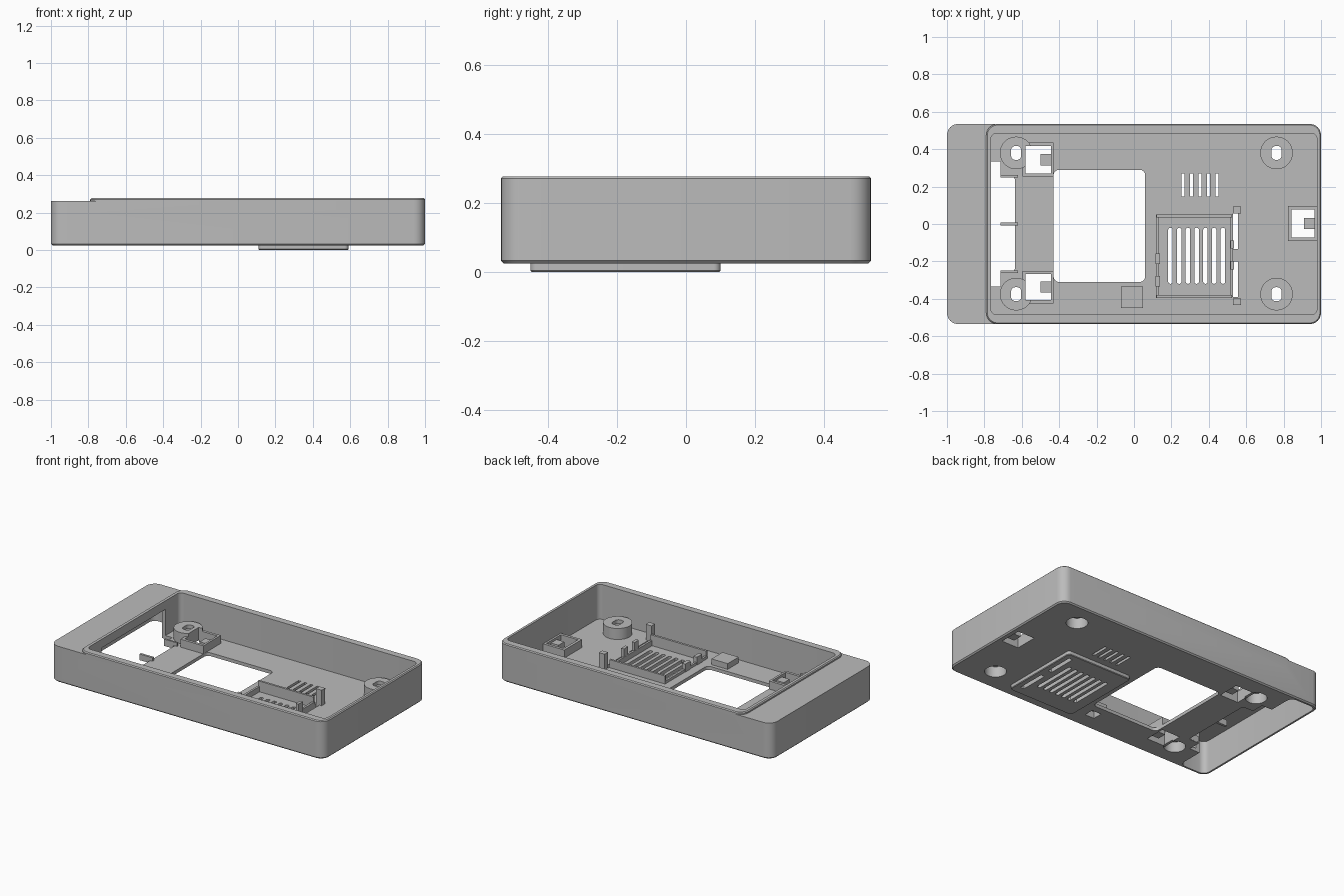
import bpy, bmesh, math

if "Cube" in bpy.data.objects:
    bpy.data.objects.remove(bpy.data.objects["Cube"])

grey = bpy.data.materials.new("grey_plastic")
grey.diffuse_color = (0.5, 0.5, 0.5, 1)
grey.use_nodes = True
grey.node_tree.nodes["Principled BSDF"].inputs["Base Color"].default_value = grey.diffuse_color


def outline(x0, x1, y0, y1, r, n=6):
    """Rounded rectangle points, counter-clockwise."""
    if r <= 0:
        return [(x0, y0), (x1, y0), (x1, y1), (x0, y1)]
    pts = []
    corners = [(x0 + r, y0 + r, 180), (x1 - r, y0 + r, 270),
               (x1 - r, y1 - r, 0), (x0 + r, y1 - r, 90)]
    for cx, cy, a0 in corners:
        for i in range(n + 1):
            a = math.radians(a0 + 90 * i / n)
            pts.append((cx + r * math.cos(a), cy + r * math.sin(a)))
    return pts


def block(name, x0, x1, y0, y1, z0, z1, r=0, low=0, high=0, n=6):
    """Upright rounded block with optional chamfers at bottom and top."""
    layers = [(z0, low)]
    if low:
        layers.append((z0 + low, 0))
    if high:
        layers.append((z1 - high, 0))
    layers.append((z1, high))
    bm = bmesh.new()
    loops = []
    for z, d in layers:
        pts = outline(x0 + d, x1 - d, y0 + d, y1 - d, r - d if r else 0, n)
        loops.append([bm.verts.new((x, y, z)) for x, y in pts])
    bm.faces.new(loops[0][::-1])
    bm.faces.new(loops[-1])
    for a, b in zip(loops, loops[1:]):
        for i in range(len(a)):
            j = (i + 1) % len(a)
            bm.faces.new((a[i], a[j], b[j], b[i]))
    me = bpy.data.meshes.new(name)
    bm.to_mesh(me)
    bm.free()
    ob = bpy.data.objects.new(name, me)
    bpy.context.collection.objects.link(ob)
    me.materials.append(grey)
    return ob


def combine(ob, other, op):
    """Apply a boolean and remove the helper."""
    mod = ob.modifiers.new("bool", 'BOOLEAN')
    mod.operation, mod.object, mod.solver = op, other, 'EXACT'
    bpy.context.view_layer.objects.active = ob
    bpy.ops.object.modifier_apply(modifier=mod.name)
    bpy.data.objects.remove(other)


def cut(ob, *args, **kw):
    combine(ob, block("cutter", *args, **kw), 'DIFFERENCE')


# Tray shell: low body with a slightly higher rim, hollowed out
shell = block("tray_shell", -1, 1, -0.535, 0.535, 0.025, 0.262, r=0.06, low=0.008)
rim = block("rim", -0.79, 1, -0.535, 0.535, 0.2, 0.277, r=0.06, high=0.006)
combine(shell, rim, 'UNION')
cut(shell, -0.765, 0.978, -0.485, 0.485, 0.047, 0.4, r=0.03)
# Hollow end cap, open underneath
cut(shell, -0.98, -0.79, -0.515, 0.515, -0.1, 0.242, r=0.04)
# Cable opening in the partition and floor
cut(shell, -0.85, -0.715, -0.335, 0.335, -0.1, 0.22)
cut(shell, -0.73, -0.637, -0.25, 0.25, -0.1, 0.1, r=0.014)
# Large window
cut(shell, -0.43, 0.06, -0.31, 0.29, -0.1, 0.1, r=0.03)
# Small vent slots
for i in range(5):
    x = 0.262 + 0.0455 * i
    cut(shell, x - 0.009, x + 0.009, 0.147, 0.27, -0.1, 0.1)
# Space for the vented plate
cut(shell, 0.13, 0.52, -0.385, 0.04, -0.1, 0.1)

# Vented plate under the floor
plate = block("vent_plate", 0.11, 0.59, -0.45, 0.1, 0, 0.03, r=0.02, low=0.004)
for i in range(7):
    x = 0.195 + 0.0467 * i
    cut(plate, x - 0.012, x + 0.012, -0.32, -0.02, -0.1, 0.1, r=0.011, n=3)
for ob in (shell, plate):
    for y0, y1 in ((-0.135, 0.06), (-0.39, -0.2)):
        cut(ob, 0.528, 0.555, y0, y1, -0.1, 0.1)

# Walls and latch posts around the vent bay
block("bay_wall_back", 0.12, 0.525, 0.036, 0.05, 0.02, 0.1)
block("bay_wall_front", 0.12, 0.525, -0.395, -0.38, 0.02, 0.1)
block("bay_wall_left", 0.118, 0.132, -0.395, 0.05, 0.02, 0.065)
block("bay_wall_right", 0.514, 0.528, -0.39, 0.05, 0.02, 0.065)
for y in (0.075, -0.415):
    block("latch_post", 0.53, 0.572, y - 0.018, y + 0.018, 0.03, 0.15)
for y in (-0.11, -0.22):
    block("latch_stop", 0.515, 0.535, y - 0.022, y + 0.022, 0.03, 0.12)
for y in (-0.185, -0.305):
    block("bay_hook", 0.115, 0.14, y - 0.028, y + 0.028, 0.02, 0.1)

# Screw bosses: hollow from below with an oval hole on top
bosses = []
for x in (-0.63, 0.762):
    for y in (-0.375, 0.38):
        r = 0.087
        boss = block("screw_boss", x - r, x + r, y - r, y + r, 0.035, 0.12, r=r - 0.0005, n=10)
        c = 0.065
        for ob in (shell, boss):
            cut(ob, x - c, x + c, y - c, y + c, -0.1, 0.095, r=c - 0.0005, n=10)
        cut(boss, x - 0.027, x + 0.027, y - 0.037, y + 0.037, -0.1, 0.3, r=0.022)
        bosses.append(boss)

# Clip frames with a hook inside each opening
for x0, x1, y0, y1 in ((-0.597, -0.43, 0.253, 0.435),
                       (-0.597, -0.43, -0.425, -0.25),
                       (0.823, 0.979, -0.09, 0.095)):
    frame = block("clip_frame", x0, x1, y0, y1, 0.035, 0.1)
    hole = (x0 + 0.018, x1 - 0.014, y0 + 0.018, y1 - 0.018, -0.1, 0.3)
    cut(frame, *hole)
    cut(shell, *hole[:4], -0.1, 0.1)
    if x0 < 0:
        for boss in bosses[:2]:
            cut(boss, *hole)
    ym = (y0 + y1) / 2
    block("clip_hook", x1 - 0.07, x1 - 0.012, ym - 0.03, ym + 0.03, 0.03, 0.085)

# Hollow button pad and cable ribs
pad = block("button_pad", -0.07, 0.048, -0.45, -0.335, 0.035, 0.085)
for ob in (shell, pad):
    cut(ob, -0.045, 0.023, -0.425, -0.36, -0.1, 0.07)
block("cable_rib_middle", -0.715, -0.62, -0.008, 0.008, 0.03, 0.07)
for y in (-0.255, 0.255):
    block("cable_rib_side", -0.715, -0.62, y - 0.006, y + 0.006, 0.03, 0.07)

# Smooth rounded corners, keep sharp edges
for ob in bpy.context.scene.objects:
    ob.select_set(True)
bpy.context.view_layer.objects.active = shell
bpy.ops.object.shade_smooth_by_angle(angle=math.radians(30))
